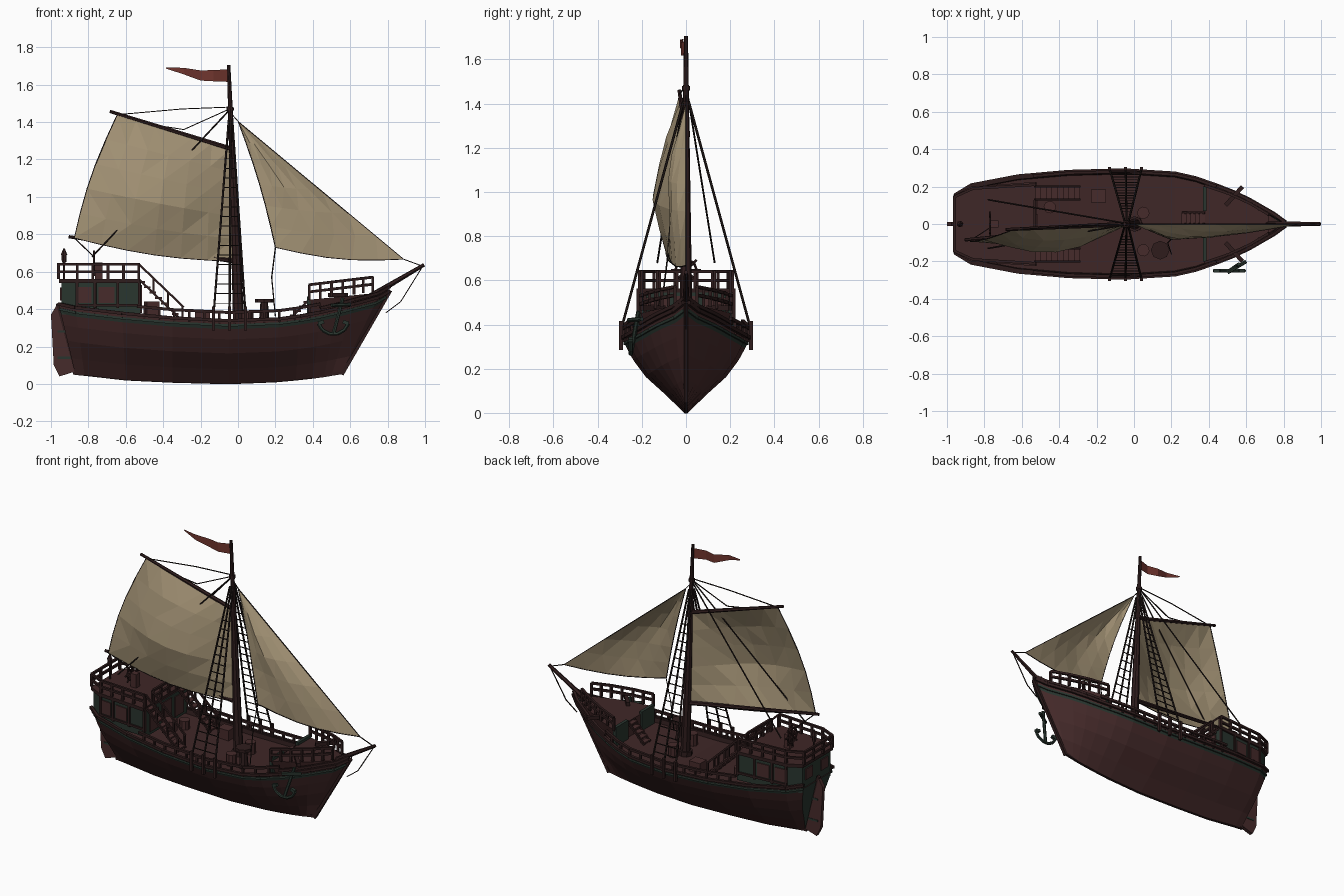
import bpy, bmesh, math, random
from mathutils import Vector as V, Matrix as M

if "Cube" in bpy.data.objects:
    bpy.data.objects.remove(bpy.data.objects["Cube"])
random.seed(4)
SIDES = (-1, 1)

def material(name, r, g, b):
    m = bpy.data.materials.new(name)
    m.use_nodes = True
    m.diffuse_color = (r, g, b, 1)
    m.node_tree.nodes["Principled BSDF"].inputs["Base Color"].default_value = (r, g, b, 1)
    return m

WOOD = material("maroon wood", .062, .024, .024)
DARK = material("dark timber", .028, .012, .012)
DECK = material("deck planks", .049, .02, .02)
GREEN = material("dark green paint", .022, .036, .028)
SAIL = material("canvas", .36, .285, .175)
RED = material("red cloth", .16, .035, .027)
ROPE = material("rope", .016, .01, .009)

def finish(name, bm, *mats):
    bmesh.ops.recalc_face_normals(bm, faces=bm.faces)
    me = bpy.data.meshes.new(name)
    bm.to_mesh(me)
    bm.free()
    for m in mats:
        me.materials.append(m)
    bpy.context.collection.objects.link(bpy.data.objects.new(name, me))

def rods(name, segs, r, mat, n=6, r2=None):
    """Straight bars between pairs of points."""
    bm = bmesh.new()
    for p, q in segs:
        p, q = V(p), V(q)
        rot = (q - p).to_track_quat('Z', 'Y').to_matrix().to_4x4() @ M.Rotation(math.pi / 4, 4, 'Z')
        bmesh.ops.create_cone(bm, cap_ends=True, segments=n, radius1=r, radius2=r if r2 is None else r2,
                              depth=(q - p).length, matrix=M.Translation((p + q) / 2) @ rot)
    finish(name, bm, mat)

def chain(pts):
    return list(zip(pts, pts[1:]))

def boxes(name, items, mat):
    """Boxes given as centre, size and turn about z."""
    bm = bmesh.new()
    for c, s, a in items:
        bmesh.ops.create_cube(bm, size=1, matrix=M.Translation(c) @ M.Rotation(a, 4, 'Z') @ M.Diagonal((*s, 1)))
    finish(name, bm, mat)

def loft(name, outlines, mats, paint, caps):
    """Closed solid through matching outlines; paint maps a side number to a material slot."""
    bm = bmesh.new()
    rings = [[bm.verts.new(p) for p in o] for o in outlines]
    for a, b in chain(rings):
        for i in range(len(a)):
            j = (i + 1) % len(a)
            bm.faces.new((a[i], a[j], b[j], b[i])).material_index = paint.get(i, 0)
    for ring, slot in zip((rings[0], rings[-1]), caps):
        bm.faces.new(ring).material_index = slot
    finish(name, bm, *mats)

def both(pts):
    """Closed outline from one side's points and their mirror."""
    return [V((x, -y, z)) for x, y, z in pts] + [V((x, y, z)) for x, y, z in reversed(pts)]

# Hull: stations hold keel x, keel z, sheer x, sheer z, half width
stations = [(-.87, .05, -.96, .43, .15), (-.82, .045, -.87, .41, .205), (-.6, .02, -.62, .38, .253),
            (-.35, .008, -.35, .355, .277), (-.05, 0, -.05, .34, .285), (.2, .01, .22, .35, .268),
            (.31, .02, .33, .365, .243), (.4, .03, .44, .385, .205), (.46, .038, .53, .406, .17),
            (.5, .045, .62, .43, .127), (.55, .053, .75, .465, .052), (.56, .055, .81, .5, .008)]
section = [(0, .03), (.23, .31), (.48, .64), (.7, .835), (.86, .94), (.92, .97), (1, 1)]

def hull_ring(xk, zk, xt, zt, w):
    half = [(xk + (xt - xk) * t, w * f, zk + (zt - zk) * t) for t, f in section]
    x, y, z = half[-2]
    return both(half + [(xt, max(w - .014, .002), zt), (x, max(y - .01, .002), z)])

rings = [hull_ring(*s) for s in stations]
paint = {4: 1, 12: 1, 6: 2, 7: 2, 9: 2, 10: 2, 8: 3, 17: 2}
loft("hull", rings, (WOOD, GREEN, DARK, DECK), paint, (1, 0))
rods("green_strake", sum((chain([r[i] for r in rings]) for i in (5, 12)), []), .009, GREEN, 4)

def sheer(x, up=0, inset=0, side=1):
    a, b = next((a, b) for a, b in chain(stations) if x <= b[2])
    k = (x - a[2]) / (b[2] - a[2])
    return V((x, side * (a[4] + (b[4] - a[4]) * k - inset), a[3] + (b[3] - a[3]) * k + up))

# Keel, stem, sternpost and rudder
rods("keel", chain([V((s[0], 0, s[1] + .006)) for s in stations]), .011, DARK, 4)
rods("stem", [((.555, 0, .05), (.815, 0, .5))], .014, DARK, 4)
rods("sternpost", [((-.87, 0, .05), (-.965, 0, .43))], .014, DARK, 4)
blade = [(-.97, .42), (-1, .37), (-.985, .1), (-.955, .04), (-.875, .065)]
loft("rudder", [[(x, y, z) for x, z in blade] for y in (-.012, .012)], [WOOD], {}, (0, 0))
boxes("rudder_straps", [((-.93, 0, z), (.07, .03, .012), 0) for z in (.14, .28)], GREEN)

# Wales, bulwark rails and posts
wale, rail, posts = [], [], []
for s in SIDES:
    wale += chain([sheer(st[2], -.002, -.004, s) for st in stations])
    rail += chain([sheer(x, .042, .004, s) for x in (-.54, -.35, -.05, .22, .33, .44)])
    rail += chain([sheer(x, .02, 0, s) for x in (.44, .53, .62, .75, .81)])
    posts += [(sheer(x, -.02, .004, s), sheer(x, .042, .004, s)) for x in [-.5 + .08 * i for i in range(12)]]
rods("wale", wale, .012, DARK, 4)
rods("bulwark_rail", rail, .011, DARK, 4)
rods("bulwark_posts", posts, .009, DARK, 4)

# Stern cabin with roof, windows, doors and rails
plan = [(-.945, .145), (-.86, .19), (-.52, .215)]
loft("cabin", [both([(x, y, z) for x, y in plan]) for z in (.37, .545)], (GREEN, DECK), {}, (0, 1))
loft("cabin_roof", [both([(x * 1.012, y + .01, z) for x, y in plan]) for z in (.54, .562)], (DARK, DECK), {}, (0, 1))
panes, frames, rail, posts = [], [], [], []
for s in SIDES:
    a, b = V((-.86, s * .192, .475)), V((-.52, s * .217, .475))
    turn = math.atan2(b.y - a.y, b.x - a.x)
    panes += [(a.lerp(b, k), (.085, .008, .085), turn) for k in (.1, .46)]
    panes += [((-.518, s * .13, .455), (.008, .09, .13), 0), ((-.948, s * .08, .48), (.008, .07, .07), 0)]
    frames += [(a.lerp(b, k), (.014, .016, .14), turn) for k in (0, .28, .64, .98)]
    frames.append((a.lerp(b, .5) - V((0, 0, .055)), (.34, .016, .014), turn))
    path = [V((x, s * y, .56)) for x, y in [(-.96, .145), (-.86, .19), (-.53, .21)]]
    rail += sum((chain([p + V((0, 0, h)) for p in path]) for h in (.04, .08)), [])
    posts += [path[0]] + [path[1].lerp(path[2], k / 4) for k in range(5)]
    posts += [V((x, s * y, .56)) for x, y in ((-.96, .05), (-.53, .12), (-.53, .04))]
for h in (.6, .64):
    rail += [((x, -y, h), (x, y, h)) for x, y in ((-.96, .145), (-.53, .12))]
panes.append(((-.518, 0, .455), (.008, .1, .15), 0))
boxes("cabin_panels", panes, WOOD)
boxes("cabin_frames", frames, DARK)
rods("cabin_rails", rail, .01, DARK, 4)
rods("cabin_rail_posts", [(p, p + V((0, 0, .08))) for p in posts], .01, DARK, 4)

# Forecastle with rails and bulkhead
plan = [(.38, .205), (.5, .165), (.62, .11), (.72, .05)]
loft("forecastle", [both([(x, y * k, z + g * (x - .38)) for x, y in plan]) for k, z, g in ((.75, .31, .3), (1, .45, .1))],
     (WOOD, DECK), {}, (0, 1))
boxes("forecastle_bulkhead", [((.378, s * .135, .4), (.02, .13, .135), 0) for s in SIDES], GREEN)
rail, posts = [], []
for s in SIDES:
    top = [V((x, s * y, .45 + .12 * (x - .38))) for x, y in plan]
    rail += sum((chain([p + V((0, 0, h)) for p in top]) for h in (.042, .08)), [])
    posts += top + [(p + q) / 2 for p, q in chain(top)]
rods("forecastle_rails", rail, .01, DARK, 4)
rods("forecastle_posts", [(p, p + V((0, 0, .08))) for p in posts], .01, DARK, 4)

# Stairs
def stairs(name, foot, head, width, steps, handrail):
    foot, head, u = V(foot), V(head), V((0, 0, .08))
    boxes(name + "_treads", [(foot.lerp(head, (i + .5) / steps), (.035, width, .01), 0) for i in range(steps)], WOOD)
    bars = []
    for o in (V((0, s * width / 2, 0)) for s in SIDES):
        bars.append((foot + o, head + o))
        if handrail:
            bars.append((foot + o + u, head + o + u))
            bars += [(p, p + u) for p in (foot.lerp(head, k) + o for k in (.03, .35, .67, 1))]
    rods(name + "_rails", bars, .008, DARK, 4)

for s, tag in zip(SIDES, ("right", "left")):
    stairs(tag + "_stairs", (-.29, s * .165, .33), (-.53, s * .165, .56), .07, 8, True)
stairs("bow_stairs", (.26, .03, .33), (.38, .03, .45), .06, 5, False)

# Mast, spars and bowsprit
rods("mast", [((.005, 0, .3), (-.05, 0, 1.705))], .031, DARK, 8, .009)
rods("mast_bands", [((-.034, 0, 1.25), (-.035, 0, 1.275)), ((-.041, 0, 1.46), (-.042, 0, 1.48))], .019, DARK, 8)
rods("mast_collar", [((.004, 0, .315), (.003, 0, .345))], .042, DARK, 8)
rods("gaff", [((-.03, 0, 1.255), (-.685, -.03, 1.457))], .013, DARK, 6, .009)
rods("boom", [((0, 0, .655), (-.905, -.085, .787))], .014, DARK, 6, .009)
rods("bowsprit", [((.66, 0, .44), (.995, 0, .637))], .018, DARK, 6, .01)

# Sails
def sail(name, tops, foots, belly, leech, sag, nu, nv):
    a, b, c, d = map(V, (*tops, *foots))
    def at(u, v):
        su, sv = math.sin(math.pi * u), math.sin(math.pi * v)
        wob = random.uniform(-.008, .008) if 0 < u < 1 and 0 < v < 1 else 0
        full = math.sin(math.pi * v * .91) * (.17 + .83 * su) * (1 - u ** 6)
        return a.lerp(b, u).lerp(d.lerp(c, u), v) + V((leech * sv * (1 - u), wob - belly * full, -sag * su * v ** 3))
    bm = bmesh.new()
    grid = [[bm.verts.new(at(i / nu, j / nv)) for i in range(nu + 1)] for j in range(nv + 1)]
    edge = [v.co.copy() for v in [r[0] for r in grid] + grid[-1] + [r[-1] for r in reversed(grid)]]
    for p, q in chain(grid):
        for i in range(nu):
            bm.faces.new((p[i], p[i + 1], q[i + 1], q[i]))
    bmesh.ops.remove_doubles(bm, verts=bm.verts, dist=.0005)
    bmesh.ops.triangulate(bm, faces=bm.faces)
    finish(name, bm, SAIL)
    rods(name + "_edge_rope", [(p, q) for p, q in chain(edge) if (p - q).length > .001], .003, ROPE, 4)

sail("mainsail", ((-.645, -.03, 1.44), (-.04, 0, 1.255)), ((-.02, -.005, .655), (-.875, -.088, .78)), .115, -.025, .028, 6, 5)
sail("jib", ((.002, 0, 1.402), (.002, 0, 1.402)), ((.885, 0, .667), (.2, -.08, .73)), .055, .015, .03, 5, 6)

# Pennant
bm = bmesh.new()
cols = [[bm.verts.new((x, y, z)) for z in (hi, lo)] for x, y, hi, lo in
        ((-.05, 0, 1.682, 1.615), (-.13, -.022, 1.678, 1.618), (-.2, -.006, 1.676, 1.622),
         (-.29, -.028, 1.69, 1.655), (-.385, -.012, 1.692, 1.686))]
for p, q in chain(cols):
    bm.faces.new((p[0], q[0], q[1], p[1]))
finish("pennant", bm, RED)

# Shrouds, ratlines and chain plates
shroud, rung, plates = [], [], []
for s in SIDES:
    feet = [V((x, s * .293, .38)) for x in (-.13, -.045, .04)]
    heads = [V((x, s * .012, 1.41)) for x in (-.05, -.04, -.03)]
    shroud += list(zip(feet, heads))
    rung += sum((chain([f.lerp(h, i / 20) for f, h in zip(feet, heads)]) for i in range(1, 17)), [])
    plates += [((f.x, s * .295, .35), (.016, .018, .13), 0) for f in feet]
rods("shrouds", shroud, .006, ROPE, 5)
rods("ratlines", rung, .0033, ROPE, 4)
boxes("chain_plates", plates, DARK)

# Stays and sheets
lines = chain([(-.045, 0, 1.48), (-.3, -.01, 1.47), (-.64, -.03, 1.44)])
lines += chain([(-.045, 0, 1.47), (-.29, -.012, 1.36), (-.45, -.02, 1.385)])
lines += [((.002, 0, 1.402), (-.04, 0, 1.45)), ((.885, 0, .667), (.98, 0, .632)), ((-.875, -.088, .78), (-.77, -.02, .68))]
lines += chain([(.2, -.08, .73), (.18, -.1, .57), (.2, -.16, .36)])
lines += chain([(.985, 0, .625), (.87, 0, .44), (.79, 0, .38)])
rods("rigging", lines, .0035, ROPE, 4)
rods("backstays", [((-.05, s * .005, 1.46), (-.78, s * .13, .68)) for s in SIDES], .0045, ROPE, 5)

# Anchor and catheads
arms = [V((.51 + .085 * math.sin(a), -.25, .35 - .085 * math.cos(a))) for a in [-1.25 + .5 * i for i in range(6)]]
rods("anchor", chain(arms) + [((.51, -.25, .265), (.56, -.215, .46)), ((.5, -.26, .42), (.6, -.2, .425))], .01, GREEN)
rods("anchor_flukes", [(arms[i], arms[i] + V((d, 0, .01))) for i, d in ((0, .03), (-1, -.03))], .014, GREEN, 4)
rods("catheads", [((.49, s * .1, .475), (.58, s * .2, .475)) for s in SIDES], .016, DARK, 4)

# Steering wheel and stern lantern
hub = V((-.77, 0, .645))
rim = [hub + V((0, .05 * math.cos(a), .05 * math.sin(a))) for a in [math.pi * i / 4 for i in range(9)]]
rods("wheel", chain(rim) + [(hub, hub + (p - hub) * 1.35) for p in rim[:8]], .006, DARK, 5)
boxes("wheel_stand", [((-.745, 0, .605), (.04, .04, .09), 0)], WOOD)
rods("lantern", [((-.93, 0, .65), (-.93, 0, .69))], .012, DARK, 6, .015)
rods("lantern_cap", [((-.93, 0, .69), (-.93, 0, .725))], .018, DARK, 6, .004)
rods("lantern_post", [((-.93, 0, .56), (-.93, 0, .65))], .007, DARK, 5)

# Deck fittings: crates, barrels and capstan
boxes("crates", [((-.46, -.05, .4), (.07, .07, .08), .2), ((-.19, .15, .35), (.08, .07, .07), 0)], WOOD)
rods("barrels", [((x, y, .31), (x, y, .39)) for x, y in ((.05, -.14), (.05, .06), (-.45, .09))], .033, WOOD, 10)
rods("capstan", [((.14, -.14, .31), (.14, -.14, .44))], .03, DARK, 8, .02)
rods("capstan_head", [((.14, -.14, .435), (.14, -.14, .455))], .05, DARK, 8)
